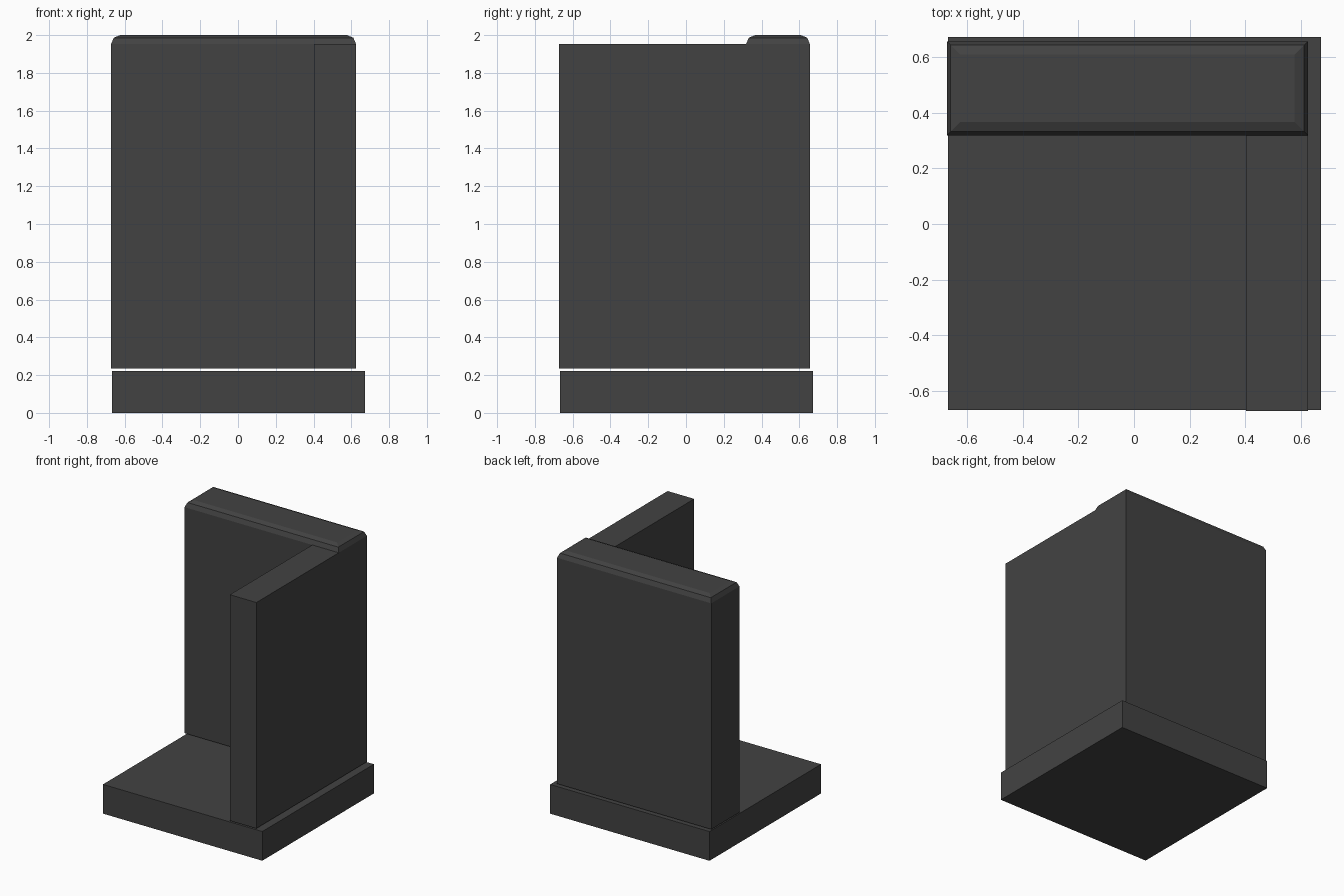
import bpy
import bmesh
from mathutils import Vector

if "Cube" in bpy.data.objects:
    bpy.data.objects.remove(bpy.data.objects["Cube"])

# One dark grey for the whole model
dark = bpy.data.materials.new("dark_grey")
dark.diffuse_color = (0.055, 0.055, 0.055, 1)
dark.use_nodes = True
dark.node_tree.nodes["Principled BSDF"].inputs["Base Color"].default_value = dark.diffuse_color


def box(name, lo, hi, top_bevel=0.0):
    """Box between two corners, optionally with its top rim rounded."""
    bm = bmesh.new()
    bmesh.ops.create_cube(bm, size=1)
    lo, hi = Vector(lo), Vector(hi)
    for v in bm.verts:
        v.co = Vector(l + (c + 0.5) * (h - l) for l, h, c in zip(lo, hi, v.co))
    if top_bevel:
        rim = [e for e in bm.edges if all(v.co.z > hi.z - 1e-4 for v in e.verts)]
        bmesh.ops.bevel(bm, geom=rim, offset=top_bevel, segments=2,
                        profile=0.5, affect='EDGES')
    bmesh.ops.recalc_face_normals(bm, faces=bm.faces)
    mesh = bpy.data.meshes.new(name)
    bm.to_mesh(mesh)
    bm.free()
    mesh.materials.append(dark)
    obj = bpy.data.objects.new(name, mesh)
    bpy.context.collection.objects.link(obj)
    return obj


# Square floor slab
box("base_slab", (-0.668, -0.668, 0), (0.672, 0.672, 0.222))
# Back wall with softened top, hovering just above the slab
box("back_wall", (-0.672, 0.318, 0.234), (0.625, 0.656, 2.0), 0.048)
# Side wall meeting the back wall in an L
box("side_wall", (0.402, -0.672, 0.234), (0.625, 0.318, 1.952))
